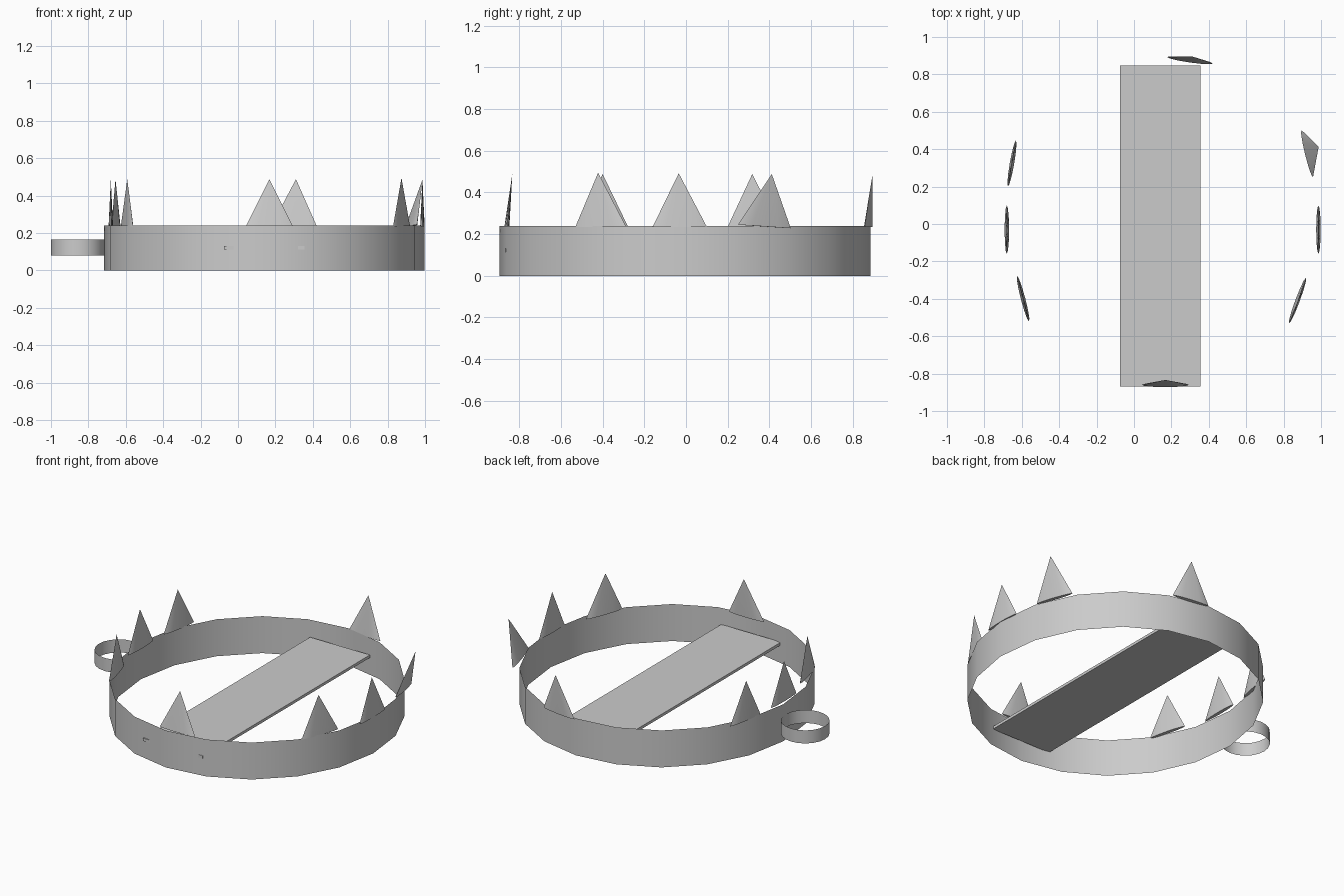
import bpy, bmesh
from math import radians
from mathutils import Matrix, Vector

if "Cube" in bpy.data.objects:
    bpy.data.objects.remove(bpy.data.objects["Cube"])


def finish(bm, name):
    bmesh.ops.recalc_face_normals(bm, faces=bm.faces[:])
    mesh = bpy.data.meshes.new(name)
    bm.to_mesh(mesh)
    bm.free()
    obj = bpy.data.objects.new(name, mesh)
    bpy.context.collection.objects.link(obj)
    return obj


def smooth(obj, angle=40):
    bpy.ops.object.select_all(action='DESELECT')
    obj.select_set(True)
    bpy.context.view_layer.objects.active = obj
    bpy.ops.object.shade_smooth_by_angle(angle=radians(angle))


def band(name, cx, cy, rx, ry, z0, z1, sides=20, turn=0):
    """Open, paper-thin hoop."""
    bm = bmesh.new()
    m = (Matrix.Translation((cx, cy, (z0 + z1) / 2))
         @ Matrix.Diagonal((rx, ry, z1 - z0, 1)) @ Matrix.Rotation(radians(turn), 4, 'Z'))
    bmesh.ops.create_cone(bm, cap_ends=False, segments=sides,
                          radius1=1, radius2=1, depth=1, matrix=m)
    smooth(finish(bm, name))


def tooth(name, a, b, tip):
    """Flattened cone whose base runs from a to b, sheared to the tip."""
    a, b, tip = Vector(a), Vector(b), Vector(tip)
    mid, half = (a + b) / 2, (b - a) / 2
    thick = Vector((-half.y, half.x, 0)).normalized() * 0.012
    rise = tip - mid
    m = Matrix((half, thick, rise)).transposed().to_4x4()
    m.translation = mid
    bm = bmesh.new()
    bmesh.ops.create_cone(bm, cap_ends=True, segments=12, radius1=1, radius2=0, depth=1,
                          matrix=m @ Matrix.Translation((0, 0, 0.5)))
    smooth(finish(bm, name))


# Main jaw hoop and the small chain loop on its left
band("jaw_hoop", 0.14, -0.005, 0.857, 0.892, 0, 0.24, turn=-2)
band("chain_loop", -0.857, 0, 0.143, 0.143, 0.08, 0.165)

# Trigger plate across the middle
bm = bmesh.new()
bmesh.ops.create_cube(bm, size=1, matrix=Matrix.Translation((0.14, -0.011, 0.122))
                      @ Matrix.Diagonal((0.43, 1.717, 0.018, 1)))
finish(bm, "trigger_plate")

# Teeth: base ends and tip
Z, T = 0.235, 0.488
teeth = {
    "left_back": ((-0.674, 0.200, Z), (-0.631, 0.448, Z), (-0.655, 0.318, T)),
    "left_middle": ((-0.680, -0.160, Z), (-0.680, 0.100, Z), (-0.680, -0.035, T)),
    "left_front": ((-0.625, -0.278, Z), (-0.561, -0.522, Z), (-0.592, -0.400, T)),
    "front": ((0.041, -0.860, Z), (0.294, -0.860, Z), (0.168, -0.834, T)),
    "back": ((0.176, 0.893, Z), (0.422, 0.858, Z), (0.310, 0.896, T)),
    "right_back": ((0.957, 0.250, 0.245), (0.895, 0.503, 0.228), (0.987, 0.412, T)),
    "right_middle": ((0.986, -0.160, Z), (0.986, 0.100, Z), (0.986, -0.035, 0.492)),
    "right_front": ((0.829, -0.531, Z), (0.920, -0.287, Z), (0.874, -0.422, 0.495)),
}
for where, points in teeth.items():
    tooth(where + "_tooth", *points)
